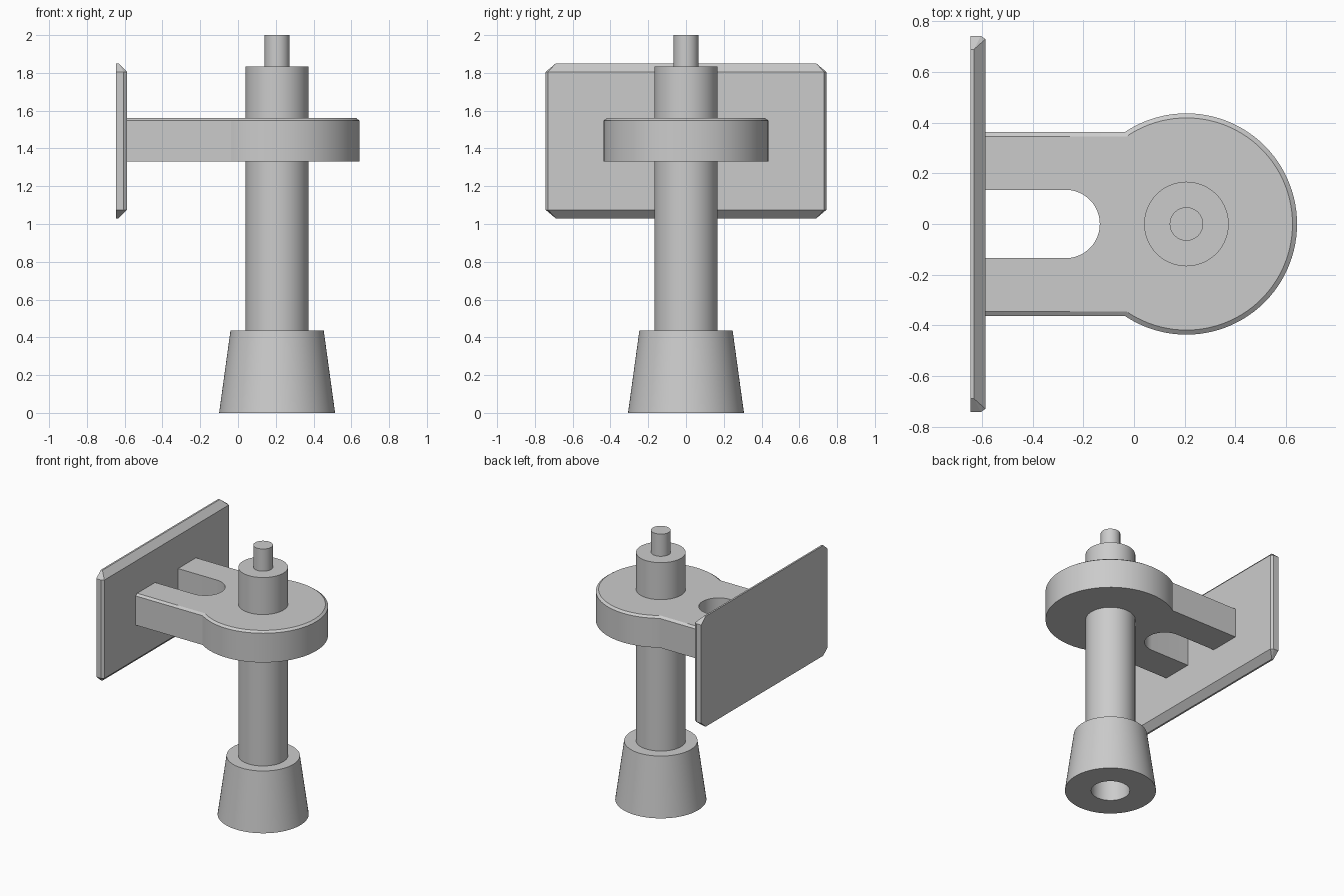
import bpy
import bmesh
from math import pi, sin, cos, asin, radians

cube = bpy.data.objects.get("Cube")
if cube:
    bpy.data.objects.remove(cube, do_unlink=True)

# One plain grey for every part
GREY = (0.6, 0.6, 0.6, 1.0)
grey = bpy.data.materials.new("plain_grey")
grey.use_nodes = True
grey.diffuse_color = GREY
grey.node_tree.nodes["Principled BSDF"].inputs["Base Color"].default_value = GREY

AXIS_X = 0.207      # centre of the column and of the disc
PLATE_X = -0.587    # inner face of the wall plate


def finish(name, bm, smooth=True):
    bmesh.ops.remove_doubles(bm, verts=bm.verts[:], dist=1e-5)
    bmesh.ops.recalc_face_normals(bm, faces=bm.faces[:])
    mesh = bpy.data.meshes.new(name)
    bm.to_mesh(mesh)
    bm.free()
    mesh.materials.append(grey)
    obj = bpy.data.objects.new(name, mesh)
    bpy.context.collection.objects.link(obj)
    if smooth:
        bpy.ops.object.select_all(action='DESELECT')
        obj.select_set(True)
        bpy.context.view_layer.objects.active = obj
        bpy.ops.object.shade_smooth_by_angle(angle=radians(20))
    return obj


def lathe(name, profile, steps=72):
    """Turn a radius/height profile about the column axis."""
    bm = bmesh.new()
    verts = [bm.verts.new((AXIS_X + r, 0, z)) for r, z in profile]
    edges = [bm.edges.new(pair) for pair in zip(verts, verts[1:])]
    bmesh.ops.spin(bm, geom=verts + edges, cent=(AXIS_X, 0, 0),
                   axis=(0, 0, 1), angle=2 * pi, steps=steps)
    return finish(name, bm)


def rod(name, radius, low, high):
    return lathe(name, [(0, low), (radius, low), (radius, high), (0, high)])


# Tapered foot with a bored underside, then the column and its top pin
lathe("tapered_foot", [(0, 0.40), (0.13, 0.40), (0.13, 0), (0.307, 0),
                       (0.247, 0.435), (0, 0.435)])
rod("column", 0.167, 0.42, 1.835)
rod("top_pin", 0.066, 1.82, 2.0)


# Slotted arm ending in a disc, with a chamfered outer top edge
def arm_outline(inset):
    radius, half = 0.437 - inset, 0.363 - inset
    slot, slot_x = 0.135, -0.27
    start = pi - asin(half / radius)
    n, m = 72, 24
    pts = [(PLATE_X, -half)]
    for i in range(n + 1):
        a = -start + 2 * start * i / n
        pts.append((AXIS_X + radius * cos(a), radius * sin(a)))
    pts += [(PLATE_X, half), (PLATE_X, slot)]
    for i in range(m + 1):
        a = pi / 2 - pi * i / m
        pts.append((slot_x + slot * cos(a), slot * sin(a)))
    pts.append((PLATE_X, -slot))
    return pts


bm = bmesh.new()
rings = [[bm.verts.new((x, y, z)) for x, y in arm_outline(inset)]
         for inset, z in ((0, 1.33), (0, 1.547), (0.018, 1.56))]
for low, high in zip(rings, rings[1:]):
    for i in range(len(low)):
        j = (i + 1) % len(low)
        bm.faces.new((low[i], low[j], high[j], high[i]))
bm.faces.new(rings[0])
bm.faces.new(rings[-1])
finish("slotted_arm", bm)

# Upright plate: cut corners, bevelled towards the arm
bm = bmesh.new()
MID_Z = 1.44
for sy in (-1, 1):
    for sz in (-1, 1):
        corners = [(-0.645, 0.69, 0.41), (-0.645, 0.743, 0.365),
                   (-0.632, 0.69, 0.41), (-0.605, 0.743, 0.365),
                   (PLATE_X, 0.73, 0.365)]
        for x, y, z in corners:
            bm.verts.new((x, sy * y, MID_Z + sz * z))
bmesh.ops.convex_hull(bm, input=bm.verts[:])
bmesh.ops.dissolve_limit(bm, angle_limit=radians(1),
                         verts=bm.verts[:], edges=bm.edges[:])
finish("wall_plate", bm, smooth=False)
